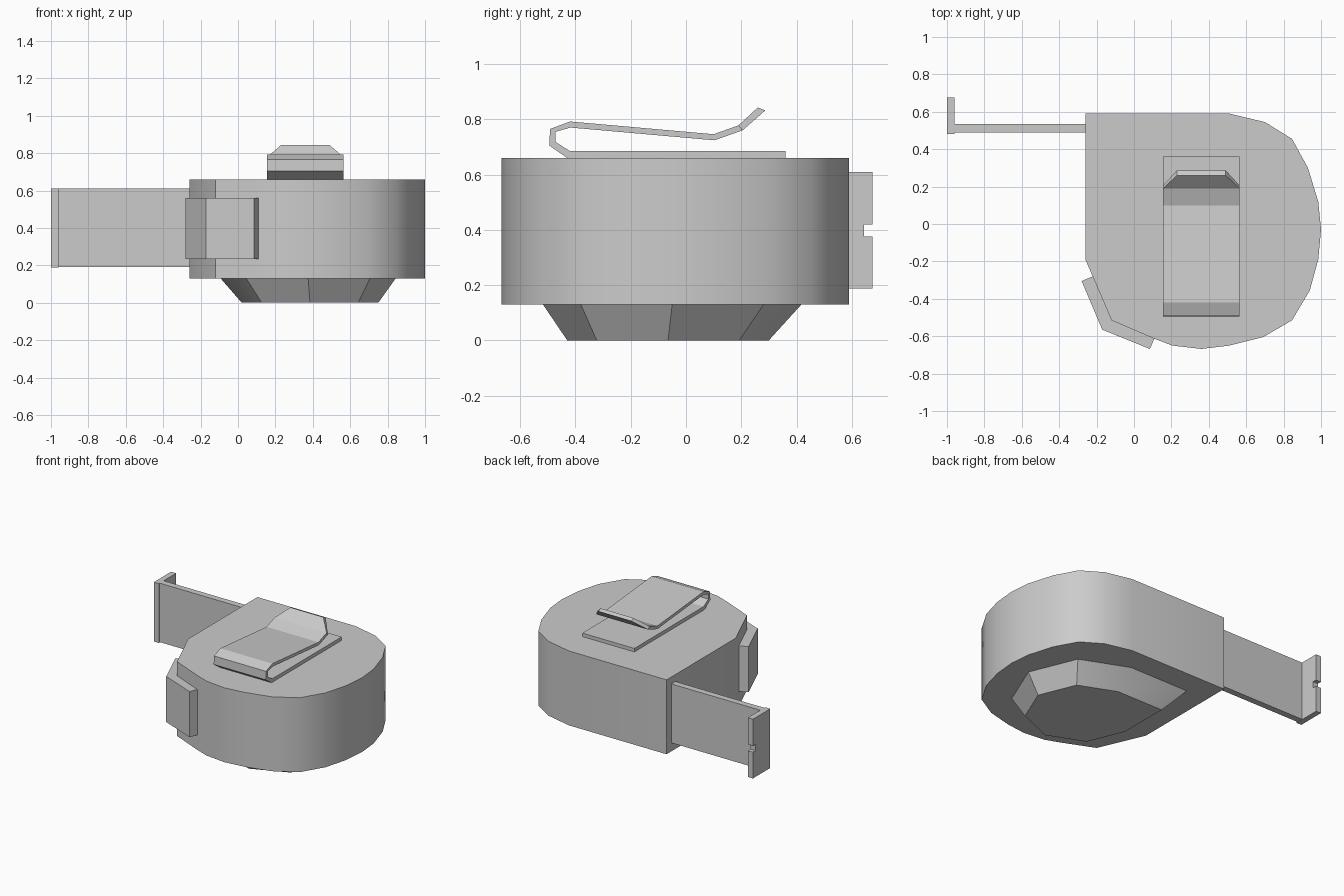
import bpy, bmesh, math

if "Cube" in bpy.data.objects:
    bpy.data.objects.remove(bpy.data.objects["Cube"])


def finish(name, bm, smooth=False):
    bmesh.ops.recalc_face_normals(bm, faces=bm.faces)
    mesh = bpy.data.meshes.new(name)
    bm.to_mesh(mesh)
    bm.free()
    obj = bpy.data.objects.new(name, mesh)
    bpy.context.collection.objects.link(obj)
    if smooth:
        bpy.ops.object.select_all(action='DESELECT')
        obj.select_set(True)
        bpy.context.view_layer.objects.active = obj
        bpy.ops.object.shade_smooth_by_angle(angle=math.radians(30))
    return obj


def loft(name, rings, smooth=False):
    """Skin matching point rings and cap both ends."""
    bm = bmesh.new()
    vs = [[bm.verts.new(p) for p in r] for r in rings]
    n = len(vs[0])
    for a, b in zip(vs, vs[1:]):
        for i in range(n):
            j = (i + 1) % n
            bm.faces.new((a[i], a[j], b[j], b[i]))
    bm.faces.new(vs[0])
    bm.faces.new(vs[-1])
    return finish(name, bm, smooth)


def prism_z(name, outline, z0, z1, smooth=False):
    return loft(name, [[(x, y, z) for x, y in outline] for z in (z0, z1)], smooth)


# Case: rounded on the right, square at the tape mouth
case = [(-.26, .59), (.51, .59), (.70, .545), (.845, .455), (.93, .30),
        (.985, .12), (1, -.03), (.985, -.19), (.94, -.355), (.845, -.515),
        (.69, -.605), (.51, -.65), (.36, -.668), (.205, -.65), (.10, -.61),
        (-.12, -.515), (-.26, -.19)]
prism_z("case", case, .13, .66, True)


# Tapered base: octagon with one corner squared off
def base_ring(cx, cy, r, z):
    pts = [(cx + r * math.cos(i * math.pi / 4), cy + r * math.sin(i * math.pi / 4), z)
           for i in range(8)]
    pts[3] = (cx - r, cy + r, z)
    return pts


loft("base", [base_ring(.385, -.065, .365, 0), base_ring(.375, -.05, .468, .13)], True)

# Corner bumper wrapping the lower left edge
bumper = [(-.28, -.305), (-.17, -.565), (.085, -.668), (.11, -.61),
          (-.12, -.515), (-.22, -.28)]
prism_z("corner_bumper", bumper, .235, .56)

# Tape blade
prism_z("tape_blade", [(-.96, .49), (-.26, .49), (-.26, .535), (-.96, .535)], .19, .61)

# End hook with a notch in its outer edge
hook = [(.48, .188), (.675, .188), (.675, .375), (.645, .375), (.645, .42),
        (.675, .42), (.675, .61), (.48, .61)]
loft("end_hook", [[(x, y, z) for y, z in hook] for x in (-1, -.96)])

# Belt clip: folded strip of (outer, inner) profile points, narrowed at the tip
clip = [((.36, .66), (.36, .685), 0), ((-.43, .66), (-.42, .685), 0),
        ((-.495, .705), (-.472, .718), 0), ((-.492, .765), (-.472, .755), 0),
        ((-.42, .792), (-.418, .77), 0), ((.10, .746), (.103, .724), 0),
        ((.19, .778), (.205, .76), 0), ((.26, .843), (.287, .832), .075)]
rings = []
for (oy, oz), (iy, iz), inset in clip:
    a, b = .155 + inset, .565 - inset
    rings.append([(a, oy, oz), (b, oy, oz), (b, iy, iz), (a, iy, iz)])
loft("belt_clip", rings)
